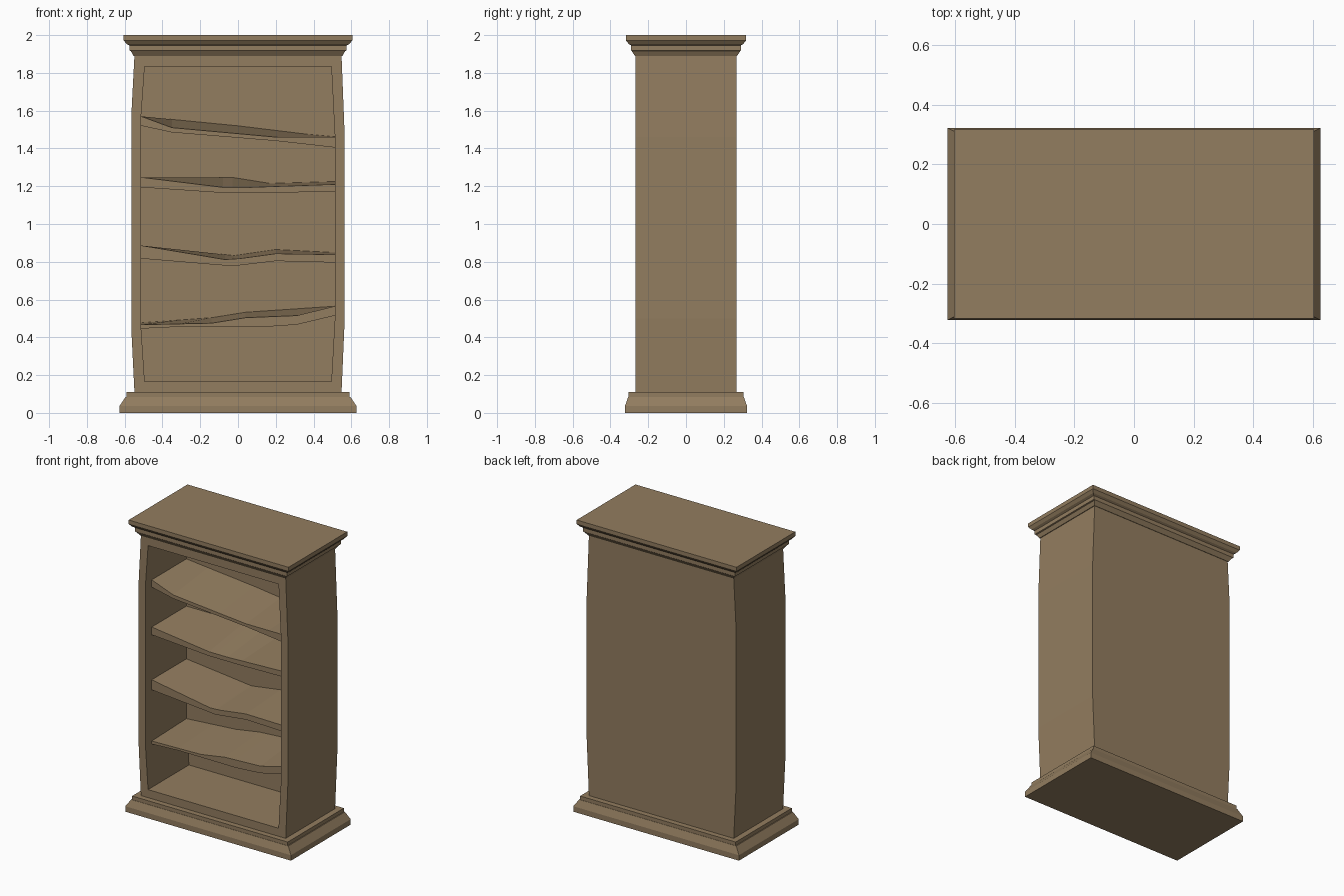
import bpy, bmesh

if "Cube" in bpy.data.objects:
    bpy.data.objects.remove(bpy.data.objects["Cube"])

wood = bpy.data.materials.new("brown wood")
wood.diffuse_color = (0.29, 0.205, 0.115, 1)
wood.use_nodes = True
wood.node_tree.nodes["Principled BSDF"].inputs["Base Color"].default_value = wood.diffuse_color


def finish(bm, name):
    bmesh.ops.recalc_face_normals(bm, faces=bm.faces)
    me = bpy.data.meshes.new(name)
    bm.to_mesh(me)
    bm.free()
    me.materials.append(wood)
    ob = bpy.data.objects.new(name, me)
    bpy.context.collection.objects.link(ob)
    return ob


def bridge(bm, a, b):
    n = len(a)
    for i in range(n):
        j = (i + 1) % n
        bm.faces.new((a[i], a[j], b[j], b[i]))


def moulding(name, profile):
    """Stack of rectangles: (half width, half depth, z)."""
    bm = bmesh.new()
    rings = [[bm.verts.new((sx * w, sy * d, z)) for sx, sy in
              ((-1, -1), (1, -1), (1, 1), (-1, 1))] for w, d, z in profile]
    for a, b in zip(rings, rings[1:]):
        bridge(bm, a, b)
    bm.faces.new(rings[0])
    bm.faces.new(rings[-1])
    finish(bm, name)


# base plinth and cornice
moulding("base_plinth", [(.627, .323, 0), (.627, .323, .037), (.595, .306, .085),
                         (.589, .304, .085), (.589, .304, .11)])
moulding("cornice", [(.553, .27, 1.89), (.567, .287, 1.915), (.575, .29, 1.918),
                     (.575, .29, 1.945), (.59, .303, 1.953), (.605, .318, 1.972),
                     (.605, .318, 2.0)])


# bowed case with a recessed opening
def outline(bm, end, mid, z0, z1, y):
    pts = [(-end, z0), (end, z0), (mid, .5), (mid, 1.46),
           (end, z1), (-end, z1), (-mid, 1.57), (-mid, .45)]
    return [bm.verts.new((x, y, z)) for x, z in pts]


bm = bmesh.new()
back = outline(bm, .548, .565, .105, 1.895, .267)
front = outline(bm, .548, .565, .105, 1.895, -.267)
rim = outline(bm, .494, .513, .165, 1.835, -.267)
inner = outline(bm, .494, .513, .165, 1.835, .175)
for a, b in ((back, front), (front, rim), (rim, inner)):
    bridge(bm, a, b)
bm.faces.new(back)
bm.faces.new(inner)
finish(bm, "bowed_case")


# sagging shelves
def height(line, x):
    for (x0, z0), (x1, z1) in zip(line, line[1:]):
        if x <= x1:
            return z0 + (z1 - z0) * (x - x0) / (x1 - x0)
    return line[-1][1]


def shelf(name, rear, top, under):
    bm = bmesh.new()
    xs = sorted({p[0] for p in rear + top + under})
    rings = []
    for x in xs:
        u = height(under, x)
        corners = ((-.2, u), (-.2, height(top, x)), (.177, height(rear, x)), (.177, u))
        rings.append([bm.verts.new((x, y, z)) for y, z in corners])
    for a, b in zip(rings, rings[1:]):
        bridge(bm, a, b)
    bm.faces.new(rings[0])
    bm.faces.new(rings[-1])
    finish(bm, name)


E = .513
shelf("shelf_1",
      [(-E, .477), (-.14, .504), (.04, .533), (E, .565)],
      [(-E, .467), (-.14, .475), (.04, .504), (.31, .515), (E, .565)],
      [(-E, .446), (-.31, .456), (.12, .454), (.31, .467), (E, .515)])
shelf("shelf_2",
      [(-E, .886), (-.02, .833), (.2, .865), (E, .849)],
      [(-E, .886), (-.07, .812), (.01, .817), (.2, .843), (E, .838)],
      [(-E, .817), (-.03, .777), (.2, .804), (E, .796)])
shelf("shelf_3",
      [(-E, 1.247), (-.03, 1.247), (.17, 1.215), (E, 1.225)],
      [(-E, 1.247), (-.08, 1.194), (.06, 1.194), (E, 1.21)],
      [(-E, 1.194), (-.08, 1.165), (.17, 1.165), (E, 1.172)])
shelf("shelf_4",
      [(-E, 1.57), (0, 1.52), (.37, 1.475), (E, 1.462)],
      [(-E, 1.57), (-.35, 1.51), (.2, 1.46), (E, 1.46)],
      [(-E, 1.52), (-.35, 1.485), (.2, 1.44), (E, 1.405)])
